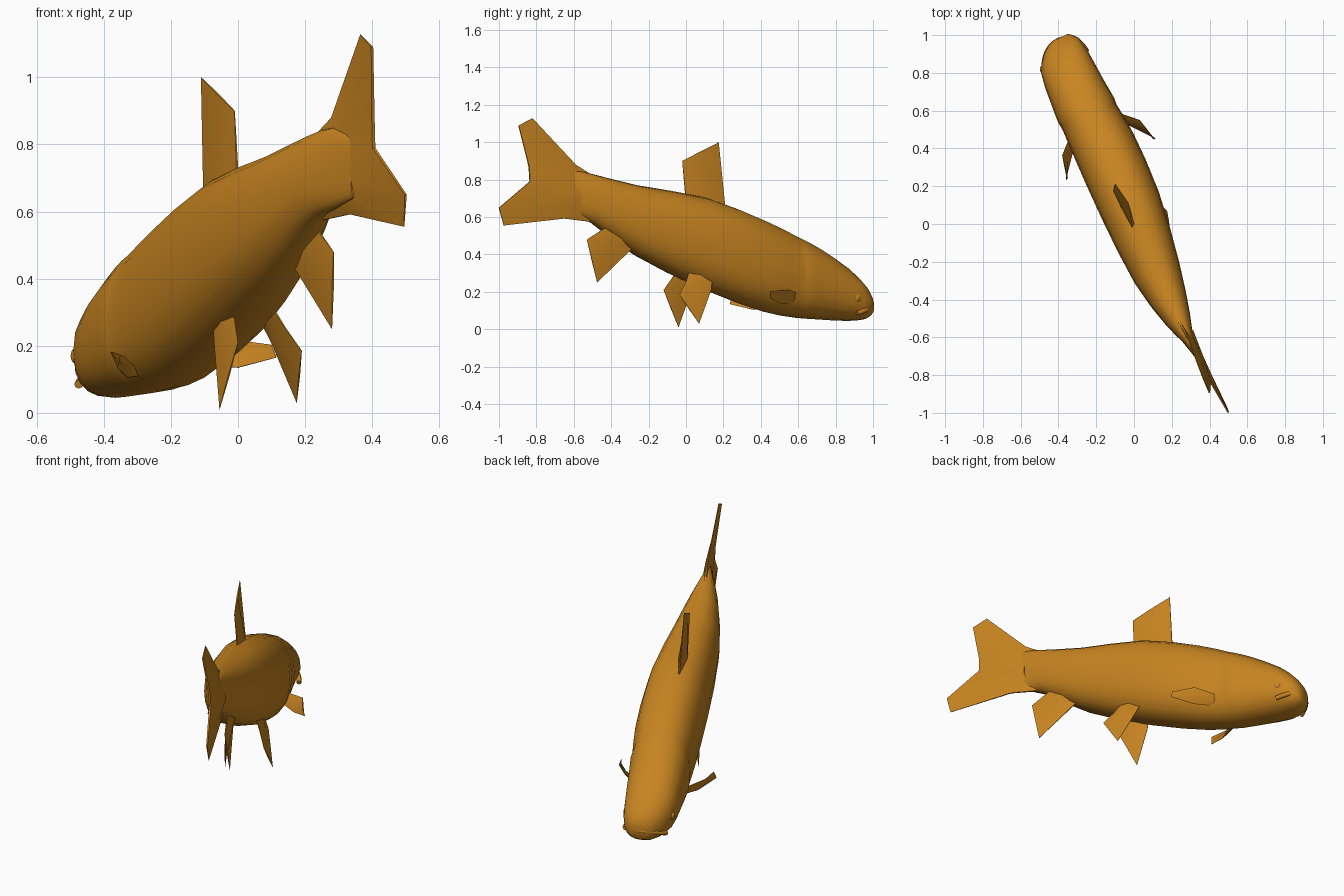
import bpy, bmesh, math
from mathutils import Vector

if "Cube" in bpy.data.objects:
    bpy.data.objects.remove(bpy.data.objects["Cube"])

mat = bpy.data.materials.new("golden_brown")
mat.diffuse_color = (0.57, 0.23, 0.015, 1)
mat.use_nodes = True
mat.node_tree.nodes["Principled BSDF"].inputs["Base Color"].default_value = mat.diffuse_color
SIDE = Vector((0.91, 0.415, 0)).normalized()      # horizontal direction across the fish


def finish(name, bm, angle=45):
    bmesh.ops.recalc_face_normals(bm, faces=bm.faces)
    me = bpy.data.meshes.new(name)
    bm.to_mesh(me)
    bm.free()
    ob = bpy.data.objects.new(name, me)
    bpy.context.collection.objects.link(ob)
    me.materials.append(mat)
    bpy.ops.object.select_all(action='DESELECT')
    ob.select_set(True)
    bpy.context.view_layer.objects.active = ob
    bpy.ops.object.shade_smooth_by_angle(angle=math.radians(angle))
    return ob


def catmull(a, b, c, d, t):
    return [0.5 * (2 * q + (r - p) * t + (2 * p - 5 * q + 4 * r - s) * t * t
                   + (3 * q - p - 3 * r + s) * t ** 3) for p, q, r, s in zip(a, b, c, d)]


def grid_fin(name, rows, t):
    """Lens-section fin: rows run root to tip, ordered leading to trailing edge."""
    rows = [[Vector(p) for p in r] for r in rows]
    if len(rows) == 2:
        rows.insert(1, [(a + b) / 2 for a, b in zip(*rows)])
    R, C = len(rows), len(rows[0])
    n = (rows[-1][0] - rows[0][0]).cross(rows[R // 2][-1] - rows[0][0]).normalized()
    bm = bmesh.new()
    sides = []
    for s in (1, -1):
        g = []
        for i, r in enumerate(rows):
            w = 0.15 + 0.85 * math.sin(math.pi * i / (R - 1))
            g.append([bm.verts.new(p + n * s * t * w * (1 - 0.85 * j / (C - 1)))
                      for j, p in enumerate(r)])
        for i in range(R - 1):
            for j in range(C - 1):
                bm.faces.new((g[i][j], g[i + 1][j], g[i + 1][j + 1], g[i][j + 1]))
        sides.append(g)
    rim = ([(i, 0) for i in range(R)] + [(R - 1, j) for j in range(1, C)]
           + [(i, C - 1) for i in range(R - 2, -1, -1)] + [(0, j) for j in range(C - 2, 0, -1)])
    a, b = sides
    for (i, j), (k, l) in zip(rim, rim[1:] + rim[:1]):
        bm.faces.new((a[i][j], a[k][l], b[k][l], b[i][j]))
    return finish(name, bm)


# Body: superellipse sections (x, y, half width, top z, bottom z), nose to tail
secs = [(-.392, .987, .045, .165, .08), (-.385, .945, .100, .235, .052),
        (-.365, .85, .138, .33, .045), (-.30, .70, .153, .435, .053),
        (-.252, .60, .162, .49, .060), (-.235, .565, .158, .507, .065),
        (-.157, .41, .169, .585, .095), (-.02, .10, .167, .705, .21),
        (.122, -.26, .130, .77, .39), (.23, -.50, .072, .83, .565),
        (.285, -.61, .032, .85, .605), (.345, -.72, .010, .82, .64)]
stations = []
for k in range(len(secs) - 1):
    q = [secs[max(0, min(len(secs) - 1, k + o))] for o in (-1, 0, 1, 2)]
    stations += [catmull(*q, t) for t in (0, 0.5)]
stations.append(secs[-1])

N = 20
bm = bmesh.new()
rings = []
for x, y, hw, top, bot in stations:
    ring = []
    for k in range(N):
        a = 2 * math.pi * k / N
        c, s = math.cos(a), math.sin(a)
        e = 2 / 2.35
        u = math.copysign(abs(c) ** e, c) * hw
        v = math.copysign(abs(s) ** e, s) * (top - bot) / 2
        ring.append(bm.verts.new(Vector((x, y, (top + bot) / 2 + v)) + SIDE * u))
    rings.append(ring)
for r0, r1 in zip(rings, rings[1:]):
    for k in range(N):
        bm.faces.new((r0[k], r0[(k + 1) % N], r1[(k + 1) % N], r1[k]))
bm.faces.new(rings[0])
bm.faces.new(rings[-1])
finish("body", bm, 60)

# Forked tail fin
grid_fin("tail_fin", [
    [(.24, -.52, .835), (.28, -.59, .88), (.365, -.82, 1.128)],
    [(.27, -.56, .77), (.335, -.68, .85), (.40, -.895, 1.09)],
    [(.285, -.58, .72), (.35, -.71, .76), (.403, -.84, .87)],
    [(.285, -.58, .69), (.35, -.71, .70), (.405, -.835, .79)],
    [(.275, -.57, .64), (.35, -.70, .645), (.50, -1.0, .65)],
    [(.255, -.51, .575), (.335, -.65, .592), (.495, -.975, .555)]], .035)

# Dorsal and anal fins
grid_fin("dorsal_fin", [[(-.10, .21, .64), (-.11, .175, 1.0)],
                        [(.0, .0, .68), (-.01, -.02, .90)]], .026)
grid_fin("anal_fin", [[(.16, -.27, .45), (.28, -.475, .25)],
                      [(.235, -.42, .55), (.285, -.53, .48)]], .022)

# Pelvic fins
grid_fin("pelvic_fin_right", [[(.065, .14, .28), (.10, .135, .21), (.175, .07, .03)],
                              [(.10, .02, .32), (.14, .0, .255), (.19, -.035, .185)]], .018)
grid_fin("pelvic_fin_left", [[(-.075, .05, .31), (-.07, .03, .21), (-.055, -.04, .01)],
                             [(-.02, -.04, .33), (-.01, -.07, .28), (.0, -.12, .21)]], .018)

# Pectoral fins: the left one is mirrored across the body plane and sits lower
pect = [[(-.12, .60, .19), (.03, .55, .212), (.10, .45, .203)],
        [(-.11, .56, .14), (.0, .51, .135), (.115, .45, .165)]]


def mirror(p, dz=0.0):
    p = Vector(p)
    return p - SIDE * 2 * (p - Vector((-.19, .49, 0))).dot(SIDE) + Vector((0, 0, dz))


grid_fin("pectoral_fin_right", pect, .014)
grid_fin("pectoral_fin_left", [[mirror(p, -.03) for p in r] for r in pect], .014)

# Eyes
for name, s in (("eye_right", 1), ("eye_left", -1)):
    bm = bmesh.new()
    bmesh.ops.create_uvsphere(bm, u_segments=12, v_segments=8, radius=.024)
    c = Vector((-.37, .865, .17)) + SIDE * s * .124
    for v in bm.verts:
        v.co -= SIDE * v.co.dot(SIDE) * .4
        v.co += c
    finish(name, bm)

# Upper lip wrapping the blunt snout
cu = bpy.data.curves.new("upper_lip", 'CURVE')
cu.dimensions = '3D'
cu.bevel_depth = .013
cu.bevel_resolution = 2
cu.use_fill_caps = True
sp = cu.splines.new('NURBS')
lip = [(-.475, .86, .085), (-.465, .93, .11), (-.39, 1.0, .13), (-.29, .985, .11), (-.25, .915, .085)]
sp.points.add(len(lip) - 1)
for p, co in zip(sp.points, lip):
    p.co = (*co, 1)
sp.use_endpoint_u = True
sp.order_u = 4
cu.materials.append(mat)
bpy.context.collection.objects.link(bpy.data.objects.new("upper_lip", cu))
